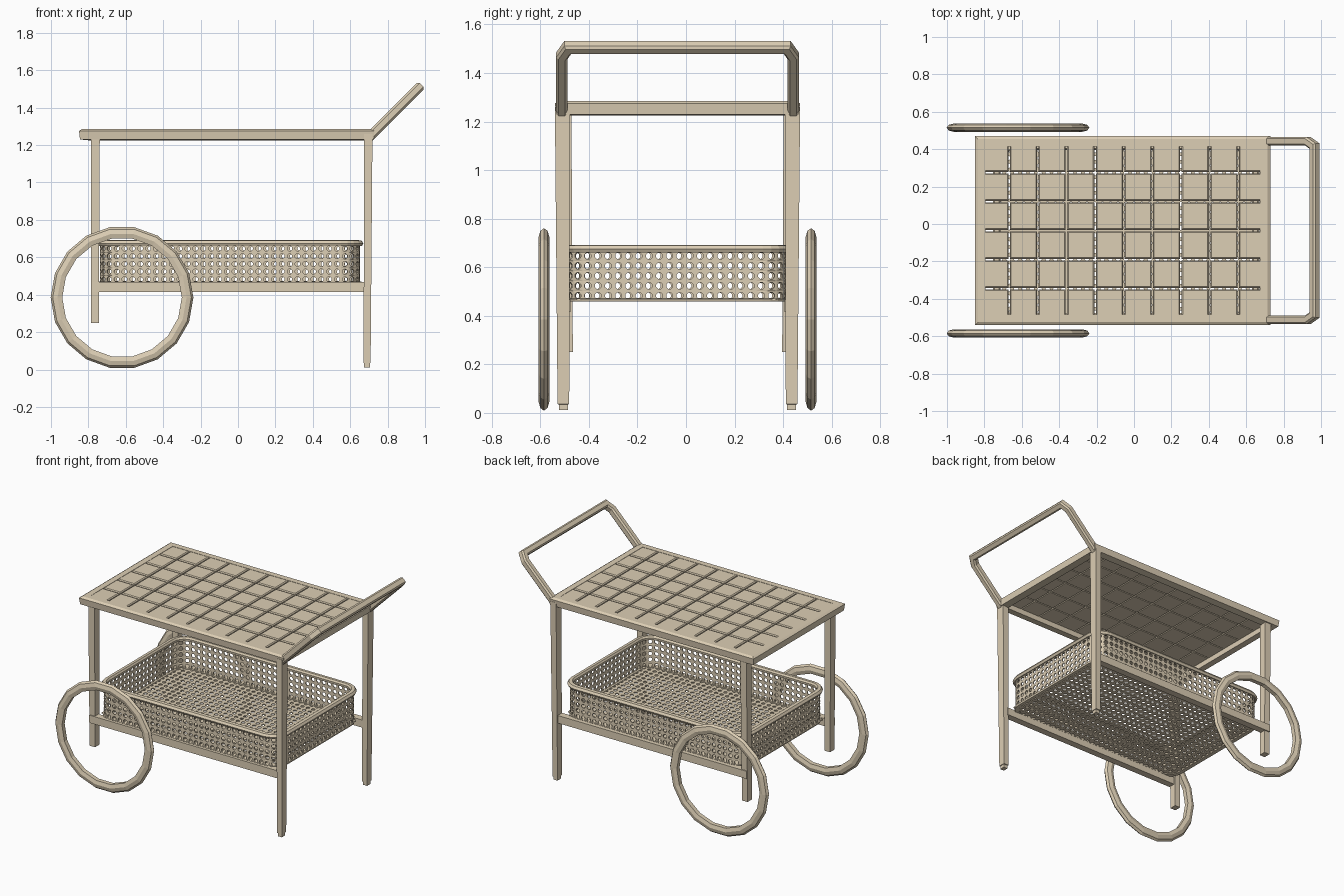
import bpy, bmesh, math
from mathutils import Vector

if "Cube" in bpy.data.objects:
    bpy.data.objects.remove(bpy.data.objects["Cube"])

tan = bpy.data.materials.new("tan_wood")
tan.diffuse_color = (0.72, 0.62, 0.46, 1)
tan.use_nodes = True
tan.node_tree.nodes["Principled BSDF"].inputs["Base Color"].default_value = tan.diffuse_color
YC = -0.035                       # centre line of the cart


def finish(name, bm):
    bmesh.ops.remove_doubles(bm, verts=bm.verts, dist=0.0002)
    bmesh.ops.recalc_face_normals(bm, faces=bm.faces)
    me = bpy.data.meshes.new(name)
    bm.to_mesh(me)
    bm.free()
    me.materials.append(tan)
    ob = bpy.data.objects.new(name, me)
    bpy.context.collection.objects.link(ob)
    return ob


def loft(bm, rings, closed=False):
    rows = [[bm.verts.new(p) for p in r] for r in rings]
    n = len(rows[0])
    for i in range(len(rows) if closed else len(rows) - 1):
        a, b = rows[i], rows[(i + 1) % len(rows)]
        for j in range(n):
            k = (j + 1) % n
            bm.faces.new((a[j], a[k], b[k], b[j]))
    if not closed:
        bm.faces.new(rows[0])
        bm.faces.new(rows[-1])


def rect(x0, x1, y0, y1, z):
    return [(x0, y0, z), (x1, y0, z), (x1, y1, z), (x0, y1, z)]


def box(bm, x0, x1, y0, y1, z0, z1):
    loft(bm, [rect(x0, x1, y0, y1, z0), rect(x0, x1, y0, y1, z1)])


def band(name, path, profile, place):
    """Sweep a profile of (outward, height) round a closed 2D path with mitres."""
    bm = bmesh.new()
    rings = []
    for i, p in enumerate(path):
        d0 = (Vector(p) - Vector(path[i - 1])).normalized()
        d1 = (Vector(path[(i + 1) % len(path)]) - Vector(p)).normalized()
        n0, n1 = Vector((d0.y, -d0.x)), Vector((d1.y, -d1.x))
        m = (n0 + n1) / (1 + n0.dot(n1))
        rings.append([place(p[0] + m.x * o, p[1] + m.y * o, h) for o, h in profile])
    loft(bm, rings, True)
    return finish(name, bm)


def round_rect(x0, x1, y0, y1, r, n=5):
    pts = []
    for cx, cy, a in ((x1 - r, y0 + r, -90), (x1 - r, y1 - r, 0),
                      (x0 + r, y1 - r, 90), (x0 + r, y0 + r, 180)):
        for i in range(n + 1):
            t = math.radians(a + 90 * i / n)
            pts.append((cx + r * math.cos(t), cy + r * math.sin(t)))
    return pts


def upright(x, y, h):
    return (x, y, h)


# table top frame
band("top_frame", [(-0.82, -0.51), (0.70, -0.51), (0.70, 0.44), (-0.82, 0.44)],
     [(-0.025, 1.225), (0.025, 1.23), (0.03, 1.275), (0.015, 1.285), (-0.025, 1.285)], upright)

# tiles of the table top
bm = bmesh.new()
cols, rows, gap = 10, 6, 0.004
tx, ty = 1.53 / cols, 0.93 / rows
for i in range(cols):
    for j in range(rows):
        x0, y0 = -0.82 + i * tx + gap, -0.50 + j * ty + gap
        x1, y1 = x0 + tx - 2 * gap, y0 + ty - 2 * gap
        e = 0.006
        loft(bm, [rect(x0, x1, y0, y1, 1.262), rect(x0, x1, y0, y1, 1.277),
                  rect(x0 + e, x1 - e, y0 + e, y1 - e, 1.283)])
finish("top_tiles", bm)

# legs: long handle-side pair with feet, short wheel-side pair
for side, tag in ((-1, "front"), (1, "back")):
    def leg_ring(x, y, wx, wy, z):
        c = YC + side * y
        return rect(x - wx, x + wx, c - wy, c + wy, z)
    bm = bmesh.new()
    loft(bm, [leg_ring(0.69, 0.47, 0.015, 0.018, 0.012), leg_ring(0.69, 0.47, 0.015, 0.018, 0.035),
              leg_ring(0.69, 0.47, 0.019, 0.024, 0.036), leg_ring(0.697, 0.474, 0.022, 0.031, 1.26)])
    finish(tag + "_long_leg", bm)
    bm = bmesh.new()
    loft(bm, [leg_ring(-0.765, 0.455, 0.021, 0.024, 0.25),
              leg_ring(-0.763, 0.465, 0.024, 0.028, 1.24)])
    finish(tag + "_short_leg", bm)
    # lower side rail carrying the basket
    bm = bmesh.new()
    c = YC + side * 0.465
    box(bm, -0.785, 0.68, c - 0.024, c + 0.024, 0.415, 0.468)
    finish(tag + "_lower_rail", bm)

# push handle
bm = bmesh.new()
y0, y1 = -0.512, 0.442
path = [Vector(p) for p in ((0.70, y0, 1.24), (0.93, y0, 1.47), (0.965, y0 + 0.025, 1.505),
                            (0.965, y1 - 0.025, 1.505), (0.93, y1, 1.47), (0.70, y1, 1.24))]
up = Vector((-1, 0, 1)).normalized()
rings = []
for i, p in enumerate(path):
    d0 = (p - path[max(i - 1, 0)]).normalized()
    d1 = (path[min(i + 1, 5)] - p).normalized()
    s0, s1 = (d0 or d1).cross(up), (d1 or d0).cross(up)
    s = (s0 + s1) / (1 + s0.dot(s1))
    rings.append([p + s * a * 0.023 + up * b * 0.025
                  for a, b in ((-1, -0.6), (-0.6, -1), (0.6, -1), (1, -0.6),
                               (1, 0.6), (0.6, 1), (-0.6, 1), (-1, 0.6))])
loft(bm, rings)
finish("push_handle", bm)

# wheels
for y, tag in ((-0.585, "front"), (0.515, "back")):
    ring = [(-0.62 + 0.345 * math.cos(math.tau * i / 18),
             0.385 + 0.345 * math.sin(math.tau * i / 18)) for i in range(18)]
    band(tag + "_wheel", ring,
         [(-0.025, -0.015), (0.0, -0.022), (0.025, -0.015), (0.036, 0),
          (0.025, 0.015), (0.0, 0.022), (-0.025, 0.015)],
         lambda a, b, h, y=y: (a, y + h, b))

# cane basket: perforated walls and floor
BX0, BX1, BY0, BY1, R = -0.735, 0.65, -0.495, 0.415, 0.10
outline = round_rect(BX0, BX1, BY0, BY1, R)
closed = outline + outline[:1]
lengths = [math.dist(closed[i], closed[i + 1]) for i in range(len(outline))]
total = sum(lengths)


def along(s):
    s %= total
    for i, l in enumerate(lengths):
        if s <= l:
            return Vector(closed[i]).lerp(Vector(closed[i + 1]), s / l)
        s -= l
    return Vector(closed[0])


def cane_cell(bm, place, u, v, du, dv, hole=0.68):
    """One lattice cell with an eight-sided hole."""
    corner = [bm.verts.new(place(u + du * a, v + dv * b)) for a, b in ((1, 1), (0, 1), (0, 0), (1, 0))]
    inner = []
    for k in range(8):
        t = math.radians(22.5 + 45 * k)
        inner.append(bm.verts.new(place(u + du * (0.5 + hole / 2 * math.cos(t)),
                                        v + dv * (0.5 + hole / 2 * math.sin(t)))))
    for k in range(4):
        bm.faces.new((corner[k], inner[2 * k + 1], inner[2 * k]))
        bm.faces.new((corner[k], corner[(k + 1) % 4], inner[(2 * k + 2) % 8], inner[2 * k + 1]))


def thicken(ob):
    m = ob.modifiers.new("thickness", "SOLIDIFY")
    m.thickness, m.offset = 0.007, 0


bm = bmesh.new()
n = round(total / 0.042)
for i in range(n):
    for j in range(5):
        cane_cell(bm, lambda s, z: (*along(s), z), i * total / n, 0.462 + j * 0.041, total / n, 0.041)
thicken(finish("basket_walls", bm))

bm = bmesh.new()
nx, ny = 33, 22
dx, dy = (BX1 - BX0) / nx, (BY1 - BY0) / ny
for i in range(nx):
    for j in range(ny):
        x, y = BX0 + i * dx, BY0 + j * dy
        qx = max(BX0 + R - x - dx / 2, x + dx / 2 - BX1 + R, 0)
        qy = max(BY0 + R - y - dy / 2, y + dy / 2 - BY1 + R, 0)
        if math.hypot(qx, qy) < R:
            cane_cell(bm, lambda a, b: (a, b, 0.468), x, y, dx, dy, 0.62)
thicken(finish("basket_floor", bm))

# basket rims
band("basket_top_rim", outline,
     [(-0.018, 0.665), (0.012, 0.66), (0.02, 0.675), (0.01, 0.69), (-0.012, 0.692), (-0.02, 0.68)], upright)
band("basket_bottom_rim", outline,
     [(-0.02, 0.46), (0.006, 0.458), (0.01, 0.47), (-0.02, 0.474)], upright)
